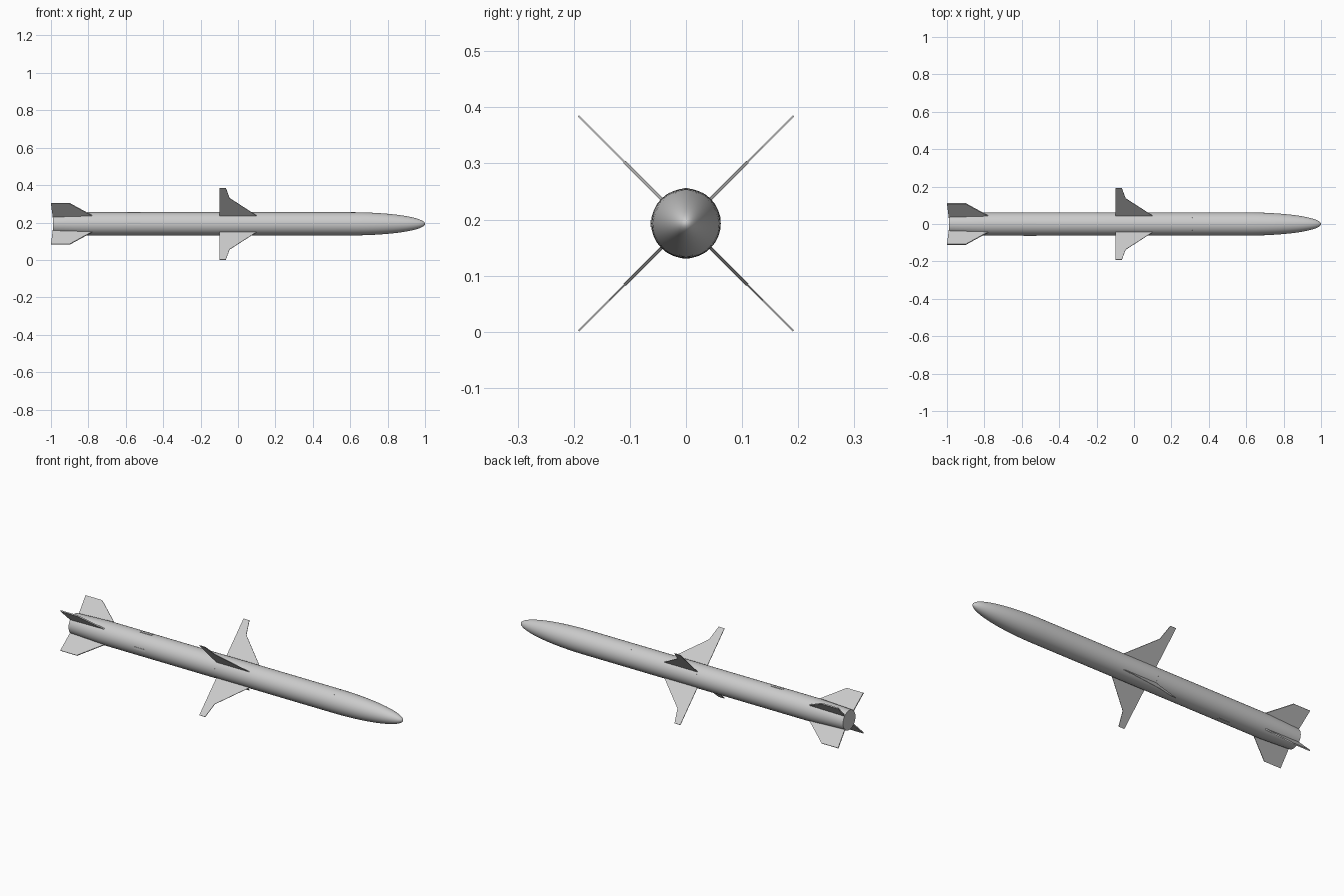
import bpy, bmesh, math
from mathutils import Matrix, Vector

cube = bpy.data.objects.get("Cube")
if cube:
    bpy.data.objects.remove(cube, do_unlink=True)

AXIS_Z = 0.193
RADIUS = 0.062
SIDES = 48


def material(name, rgb):
    m = bpy.data.materials.new(name)
    m.use_nodes = True
    m.diffuse_color = (*rgb, 1)
    m.node_tree.nodes["Principled BSDF"].inputs["Base Color"].default_value = (*rgb, 1)
    return m


GREY = material("light grey", (0.6, 0.6, 0.6))


def finish(name, bm, smooth=False):
    bmesh.ops.recalc_face_normals(bm, faces=bm.faces)
    mesh = bpy.data.meshes.new(name)
    bm.to_mesh(mesh)
    bm.free()
    mesh.materials.append(GREY)
    obj = bpy.data.objects.new(name, mesh)
    obj.location.z = AXIS_Z
    bpy.context.collection.objects.link(obj)
    if smooth:
        bpy.ops.object.select_all(action="DESELECT")
        obj.select_set(True)
        bpy.context.view_layer.objects.active = obj
        bpy.ops.object.shade_smooth_by_angle(angle=math.radians(35))
    return obj


def lathe(name, profile):
    """Revolve (x, radius) points about the long axis."""
    bm = bmesh.new()
    verts = [bm.verts.new((x, 0, r)) for x, r in profile]
    edges = [bm.edges.new(pair) for pair in zip(verts, verts[1:])]
    bmesh.ops.spin(bm, geom=verts + edges, cent=(0, 0, 0), axis=(1, 0, 0),
                   angle=math.tau, steps=SIDES)
    bmesh.ops.remove_doubles(bm, verts=bm.verts, dist=0.00005)
    return finish(name, bm, smooth=True)


def fin(name, outline, thickness, angle):
    """Extrude an (x, radial) outline and turn it about the long axis."""
    bm = bmesh.new()
    face = bm.faces.new([bm.verts.new((x, -thickness / 2, r)) for x, r in outline])
    new = bmesh.ops.extrude_face_region(bm, geom=[face])["geom"]
    bmesh.ops.translate(bm, vec=(0, thickness, 0),
                        verts=[v for v in new if isinstance(v, bmesh.types.BMVert)])
    bmesh.ops.rotate(bm, verts=bm.verts, matrix=Matrix.Rotation(angle, 3, "X"))
    return finish(name, bm)


# Body: tapered tail, straight tube and elliptical nose in one sweep
nose_start, steps = 0.6, 20
profile = [(-0.99, 0), (-0.99, 0.054), (-0.8, RADIUS), (-0.1, RADIUS), (0.31, RADIUS)]
for i in range(steps + 1):
    a = i / steps * math.pi / 2
    profile.append((nose_start + (1 - nose_start) * math.sin(a), RADIUS * math.cos(a)))
lathe("body", profile)

# Mid wings and tail fins, set in an X
wing = [(-0.1, 0.05), (0.115, 0.05), (0.1, 0.062), (-0.045, 0.194),
        (-0.065, 0.271), (-0.1, 0.271)]
tail = [(-0.99, 0.045), (-0.76, 0.045), (-0.78, 0.062), (-0.9, 0.155), (-1, 0.155)]
for i, corner in enumerate(("upper_rear", "lower_rear", "lower_front", "upper_front")):
    angle = -math.pi / 4 - i * math.pi / 2
    fin("wing_" + corner, wing, 0.003, angle)
    fin("tail_fin_" + corner, tail, 0.006, angle)

# Small raised panels on the rear body
for name, angle in (("panel_top", 0), ("panel_bottom", math.pi), ("panel_front", math.pi / 2)):
    fin(name, [(-0.59, 0.058), (-0.52, 0.058), (-0.52, 0.0635), (-0.59, 0.0635)], 0.012, angle)

# Rings of flush fasteners at the section joints
bm = bmesh.new()
for x in (-0.1, 0.31, 0.61):
    for i in range(16):
        turn = Matrix.Rotation((i + 0.5) / 16 * math.tau, 4, "X")
        place = turn @ Matrix.Translation(Vector((x, 0, RADIUS - 0.0008)))
        bmesh.ops.create_cone(bm, cap_ends=True, segments=8, radius1=0.002,
                              radius2=0.002, depth=0.002, matrix=place)
finish("joint_fasteners", bm)
